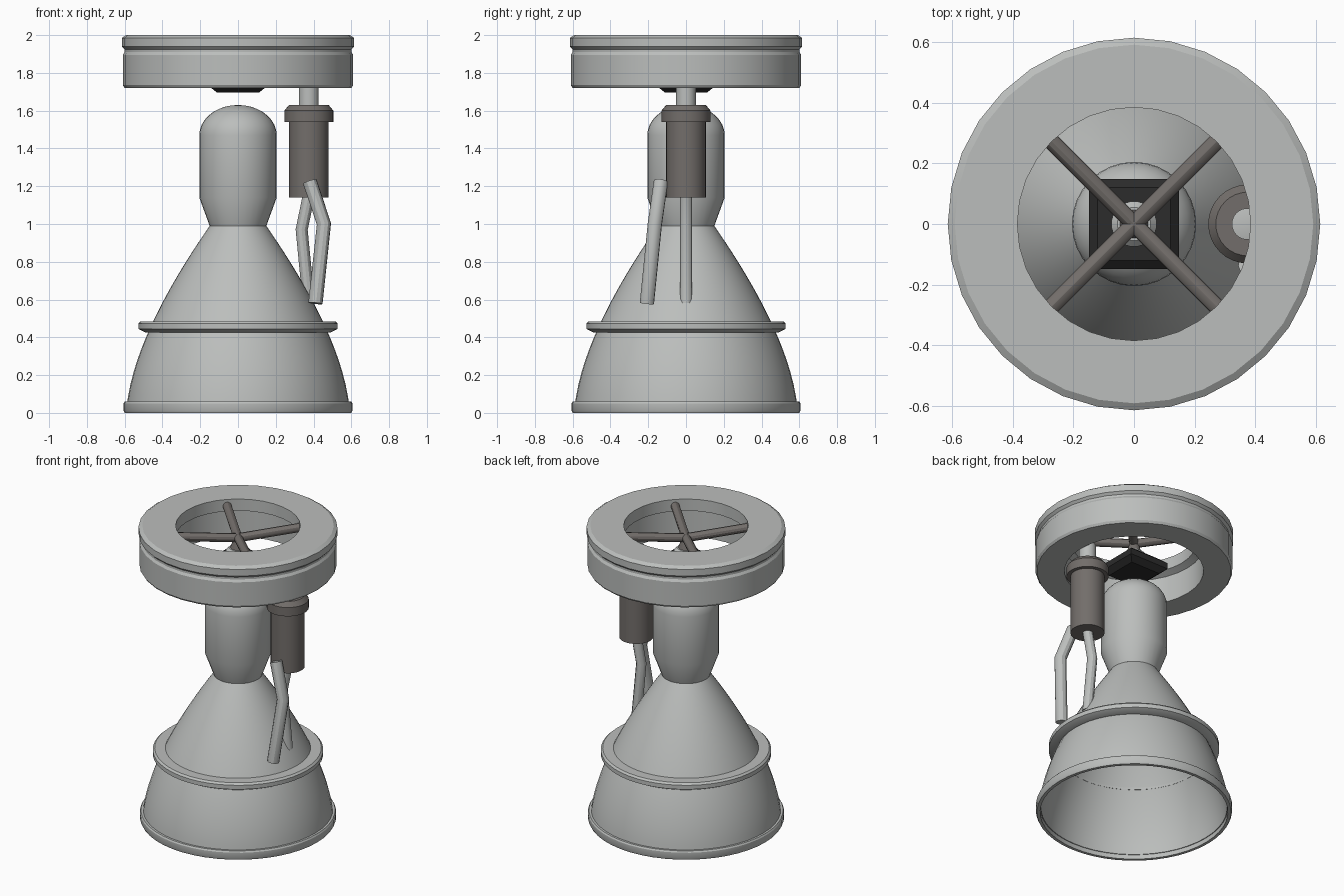
import bpy
import bmesh
import math
from mathutils import Vector
from mathutils.geometry import interpolate_bezier

if "Cube" in bpy.data.objects:
    bpy.data.objects.remove(bpy.data.objects["Cube"])

SIDES = 32


def material(name, rgb):
    mat = bpy.data.materials.new(name)
    mat.use_nodes = True
    mat.diffuse_color = (*rgb, 1)
    mat.node_tree.nodes["Principled BSDF"].inputs["Base Color"].default_value = (*rgb, 1)
    return mat


LIGHT = material("light grey metal", (0.5, 0.515, 0.505))
DARK = material("dark warm metal", (0.17, 0.155, 0.145))
BLACK = material("black metal", (0.025, 0.025, 0.025))


def smooth(obj):
    bpy.ops.object.select_all(action='DESELECT')
    obj.select_set(True)
    bpy.context.view_layer.objects.active = obj
    bpy.ops.object.shade_smooth_by_angle(angle=math.radians(30))


def lathe(name, profile, mat, centre=(0, 0), closed=False, sides=SIDES, turn=0):
    """Revolve (radius, height) points about a vertical axis."""
    bm = bmesh.new()
    verts = [bm.verts.new((r * math.cos(turn), r * math.sin(turn), z)) for r, z in profile]
    edges = [bm.edges.new(pair) for pair in zip(verts, verts[1:])]
    if closed:
        edges.append(bm.edges.new((verts[-1], verts[0])))
    bmesh.ops.spin(bm, geom=verts + edges, cent=(0, 0, 0), axis=(0, 0, 1),
                   angle=math.tau, steps=sides, use_duplicate=False)
    bmesh.ops.remove_doubles(bm, verts=bm.verts, dist=0.0005)
    bmesh.ops.recalc_face_normals(bm, faces=bm.faces)
    mesh = bpy.data.meshes.new(name)
    bm.to_mesh(mesh)
    bm.free()
    mesh.materials.append(mat)
    obj = bpy.data.objects.new(name, mesh)
    obj.location = (*centre, 0)
    bpy.context.collection.objects.link(obj)
    smooth(obj)
    return obj


def tube(name, points, radius, mat):
    """Round pipe with mitred bends and closed ends."""
    curve = bpy.data.curves.new(name, 'CURVE')
    curve.dimensions = '3D'
    curve.bevel_depth = radius
    curve.bevel_resolution = 4
    curve.use_fill_caps = True
    spline = curve.splines.new('POLY')
    spline.points.add(len(points) - 1)
    for target, p in zip(spline.points, points):
        target.co = (*p, 1)
    curve.materials.append(mat)
    obj = bpy.data.objects.new(name, curve)
    bpy.context.collection.objects.link(obj)
    bpy.ops.object.select_all(action='DESELECT')
    obj.select_set(True)
    bpy.context.view_layer.objects.active = obj
    bpy.ops.object.convert(target='MESH')
    smooth(bpy.context.object)


# Hollow bell nozzle with a thin wall
outer = interpolate_bezier(Vector((0.15, 0.99)), Vector((0.33, 0.73)),
                           Vector((0.555, 0.36)), Vector((0.59, 0.03)), 18)
outer = [(p[0], p[1]) for p in outer]
inner = [(r - 0.015, z) for r, z in reversed(outer)]
lathe("bell_nozzle", outer + inner, LIGHT, closed=True, sides=48)
lathe("nozzle_band", [(0.44, 0.485), (0.515, 0.485), (0.527, 0.473), (0.527, 0.445),
                      (0.49, 0.425), (0.46, 0.425)], LIGHT, closed=True, sides=48)
lathe("nozzle_rim", [(0.58, 0.06), (0.6, 0.06), (0.606, 0.05), (0.606, 0.012),
                     (0.6, 0), (0.58, 0)], LIGHT, closed=True, sides=48)

# Combustion chamber with domed top
dome = [(0.205 * math.sin(a), 1.47 + 0.16 * math.cos(a))
        for a in (math.radians(i * 10) for i in range(10))]
lathe("combustion_chamber", dome + [(0.205, 1.14), (0.15, 0.99), (0, 0.99)], LIGHT)

# Mounting ring with outer groove and inner lip
lathe("mounting_ring", [(0.385, 2), (0.592, 2), (0.615, 1.985), (0.615, 1.94),
                        (0.6, 1.925), (0.6, 1.91), (0.61, 1.895), (0.61, 1.735),
                        (0.6, 1.72), (0.43, 1.72), (0.43, 1.9), (0.385, 1.92)],
      LIGHT, closed=True)

# Gimbal block, pedestal and hub
r2 = math.sqrt(2)
lathe("gimbal_block", [(0, 1.79), (0.12 * r2, 1.79), (0.148 * r2, 1.765),
                       (0.148 * r2, 1.725), (0.11 * r2, 1.695), (0, 1.695)],
      BLACK, sides=4, turn=math.pi / 4)
lathe("gimbal_pedestal", [(0, 1.85), (0.055, 1.85), (0.075, 1.83), (0.075, 1.78), (0, 1.78)], LIGHT)
lathe("gimbal_hub", [(0, 1.92), (0.025, 1.92), (0.05, 1.84), (0, 1.84)], DARK)

# Four struts from the ring to the hub
for i in range(4):
    a = math.pi / 4 + i * math.pi / 2
    tube(f"strut_{i + 1}", [(0.395 * math.cos(a), 0.395 * math.sin(a), 1.955), (0, 0, 1.915)],
         0.028, DARK)

# Turbopump at the side
pump = (0.375, 0)
lathe("pump_body", [(0, 1.56), (0.105, 1.56), (0.105, 1.14), (0, 1.14)], DARK, pump)
lathe("pump_collar", [(0, 1.63), (0.105, 1.63), (0.13, 1.6), (0.13, 1.54), (0, 1.54)], DARK, pump)
lathe("pump_inlet", [(0, 1.77), (0.052, 1.76), (0.052, 1.6), (0, 1.6)], LIGHT, pump)

# Bent feed and exhaust pipes
tube("exhaust_pipe", [(0.38, -0.133, 1.225), (0.455, -0.165, 1), (0.41, -0.207, 0.58)], 0.038, LIGHT)
tube("feed_pipe", [(0.385, 0, 1.2), (0.337, 0, 0.97), (0.375, 0, 0.58)], 0.032, LIGHT)
